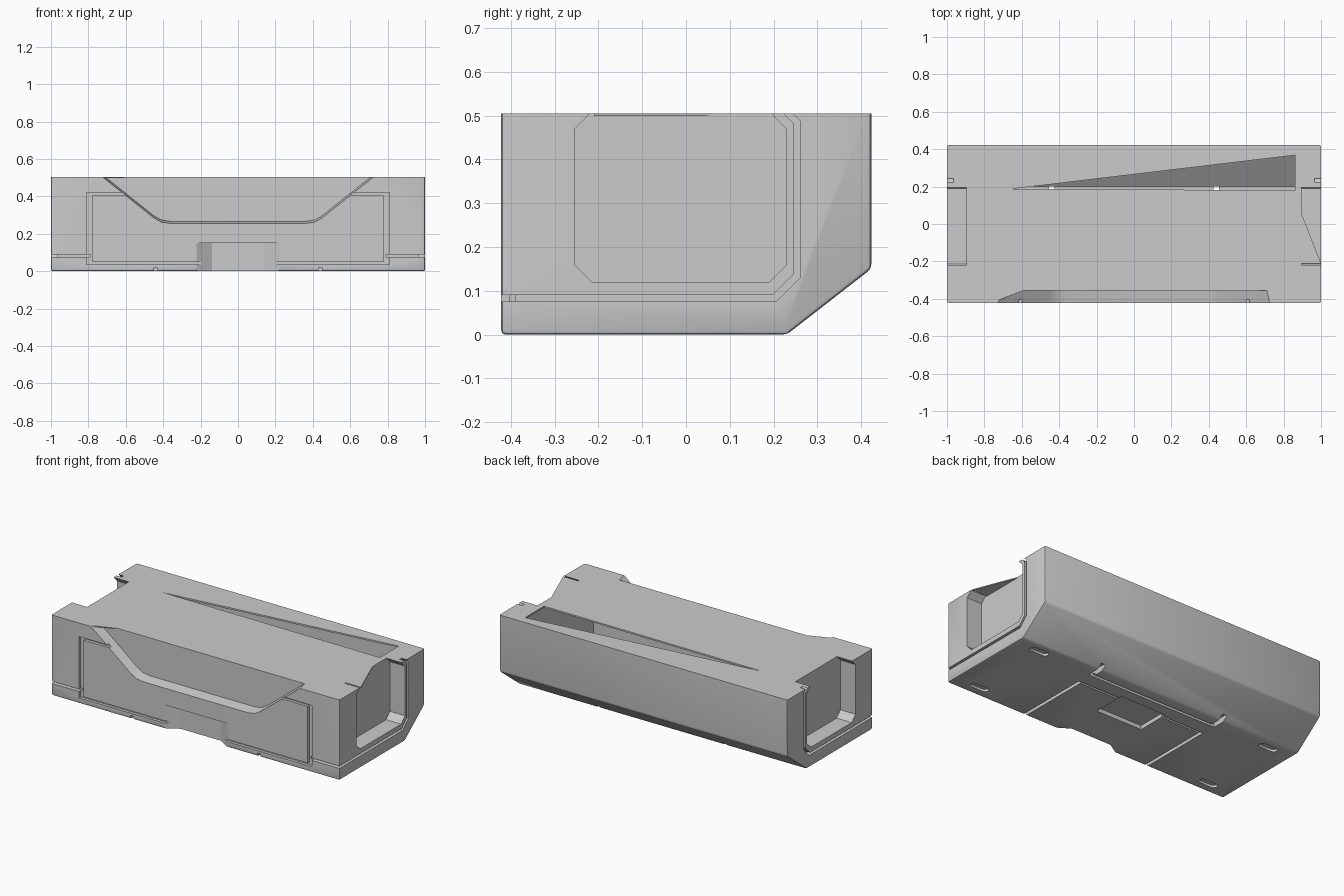
import bpy
import bmesh
import math
from mathutils import Vector

if "Cube" in bpy.data.objects:
    bpy.data.objects.remove(bpy.data.objects["Cube"])

grey = bpy.data.materials.new("plain_grey")
grey.use_nodes = True
grey.diffuse_color = (0.6, 0.6, 0.6, 1)
grey.node_tree.nodes["Principled BSDF"].inputs["Base Color"].default_value = (0.6, 0.6, 0.6, 1)

AXES = {"x": lambda p, d: Vector((d, p[0], p[1])),
        "y": lambda p, d: Vector((p[0], d, p[1])),
        "z": lambda p, d: Vector((p[0], p[1], d))}


def prism(name, points, axis, start, end, lift=0.0, bevel=0.0):
    """Extrude a 2D outline along an axis; lift raises the far end."""
    place = AXES[axis]
    bm = bmesh.new()
    near = [bm.verts.new(place(p, start)) for p in points]
    far = [bm.verts.new(place(p, end) + Vector((0, 0, lift))) for p in points]
    bm.faces.new(near)
    bm.faces.new(far[::-1])
    for i in range(len(points)):
        j = (i + 1) % len(points)
        bm.faces.new((near[i], far[i], far[j], near[j]))
    bmesh.ops.recalc_face_normals(bm, faces=bm.faces)
    if bevel:
        top = max(v.co.z for v in bm.verts) - 0.001
        edges = [e for e in bm.edges if min(v.co.z for v in e.verts) < top]
        bmesh.ops.bevel(bm, geom=edges, offset=bevel, segments=2, profile=0.5, affect="EDGES")
    mesh = bpy.data.meshes.new(name)
    bm.to_mesh(mesh)
    bm.free()
    mesh.materials.append(grey)
    obj = bpy.data.objects.new(name, mesh)
    bpy.context.collection.objects.link(obj)
    return obj


def rect(a, b, c, d):
    return [(a, c), (b, c), (b, d), (a, d)]


def mirror(points):
    return [(-p, q) for p, q in points]


TOP = 0.505
profile = [(-0.422, 0), (0.23, 0), (0.423, 0.15), (0.423, TOP), (-0.422, TOP)]
body = prism("case_body", profile, "x", -1, 1, bevel=0.01)


def cut(*args, **kw):
    """Carve a prism out of the body."""
    cutter = prism("cutter", *args, **kw)
    cutter.hide_render = True
    mod = body.modifiers.new("cut", "BOOLEAN")
    mod.operation = "DIFFERENCE"
    mod.solver = "EXACT"
    mod.object = cutter
    bpy.context.view_layer.objects.active = body
    bpy.ops.object.modifier_apply(modifier=mod.name)
    bpy.data.objects.remove(cutter)


# Side pockets and the grooves around them, on both ends
pocket = [(-0.215, 0.12), (0.19, 0.12), (0.228, 0.158), (0.228, 0.47),
          (0.17, 0.53), (-0.195, 0.53), (-0.253, 0.47), (-0.253, 0.158)]
groove = [(-0.5, 0.075), (0.205, 0.075), (0.26, 0.13), (0.26, 0.488), (0.225, 0.523),
          (0.205, 0.523), (0.245, 0.483), (0.245, 0.137), (0.198, 0.09), (-0.5, 0.09)]
for s in (-1, 1):
    cut(pocket, "x", s * 0.895, s * 1.1)
    cut(groove, "x", s * 0.965, s * 1.1)

# Sloped front opening
half = [(0.36, 0.255), (0.41, 0.262), (0.45, 0.285), (0.745, 0.52)]
cut(half + mirror(half)[::-1], "y", -0.425, -0.355, lift=0.012)

# Front seams: horizontal seam and framed panel
frame = [(0.19, 0.035), (0.81, 0.035), (0.81, 0.42), (0.56, 0.42),
         (0.56, 0.406), (0.778, 0.406), (0.778, 0.05), (0.19, 0.05)]
for flip in (list, mirror):
    cut(flip(rect(0.79, 1.1, 0.075, 0.09)), "y", -0.5, -0.39)
    cut(flip(frame), "y", -0.5, -0.404)

# Centre notch at the front foot
cut([(-0.235, -0.43), (-0.14, -0.37), (0.14, -0.37), (0.235, -0.43)], "z", -0.1, 0.15)

# Underside: panel seam, square recess, rear seam and four slots
seam = [(0.45, -0.5), (0.45, 0.06), (-0.45, 0.06), (-0.45, -0.5),
        (-0.43, -0.5), (-0.43, 0.048), (0.43, 0.048), (0.43, -0.5)]
cut(seam, "z", -0.1, 0.02)
cut(rect(-0.16, 0.16, -0.13, 0.08), "z", -0.1, 0.025)
cut(rect(-0.45, 0.45, 0.15, 0.168), "z", -0.1, 0.015)
for s in (-1, 1):
    cut(rect(s * 0.425, s * 0.455, 0.15, 0.262), "z", -0.1, 0.035)
    for y in (-0.35, 0.17):
        slot = []
        for i in range(16):
            a = math.tau * (i + 0.5) / 16
            end = 0.04 if math.cos(a) > 0 else -0.04
            slot.append((s * 0.83 + end + 0.022 * math.cos(a), y + 0.022 * math.sin(a)))
        cut(slot, "z", -0.1, 0.015)

# Hollow inside, seen through a wedge opening in the lid
inside = [(-0.345, 0.035), (0.2, 0.035), (0.41, 0.19), (0.41, 0.495), (-0.345, 0.495)]
cut(inside, "x", -0.885, 0.885)
cut([(-0.65, 0.188), (0.86, 0.18), (0.86, 0.368)], "z", 0.4, 0.6)

# Thin lid corners that overhang the pocket and the front opening
prism("pocket_lid_corner", [(0.89, 0.07), (1, -0.21), (0.89, -0.21)], "z", TOP - 0.006, TOP)
prism("front_lid_corner", [(-0.76, -0.421), (-0.58, -0.352), (-0.76, -0.352)], "z", TOP - 0.006, TOP)

# Smooth rounded edges, keep seams crisp
bpy.ops.object.select_all(action="DESELECT")
body.select_set(True)
bpy.context.view_layer.objects.active = body
bpy.ops.object.shade_smooth_by_angle(angle=math.radians(32))
